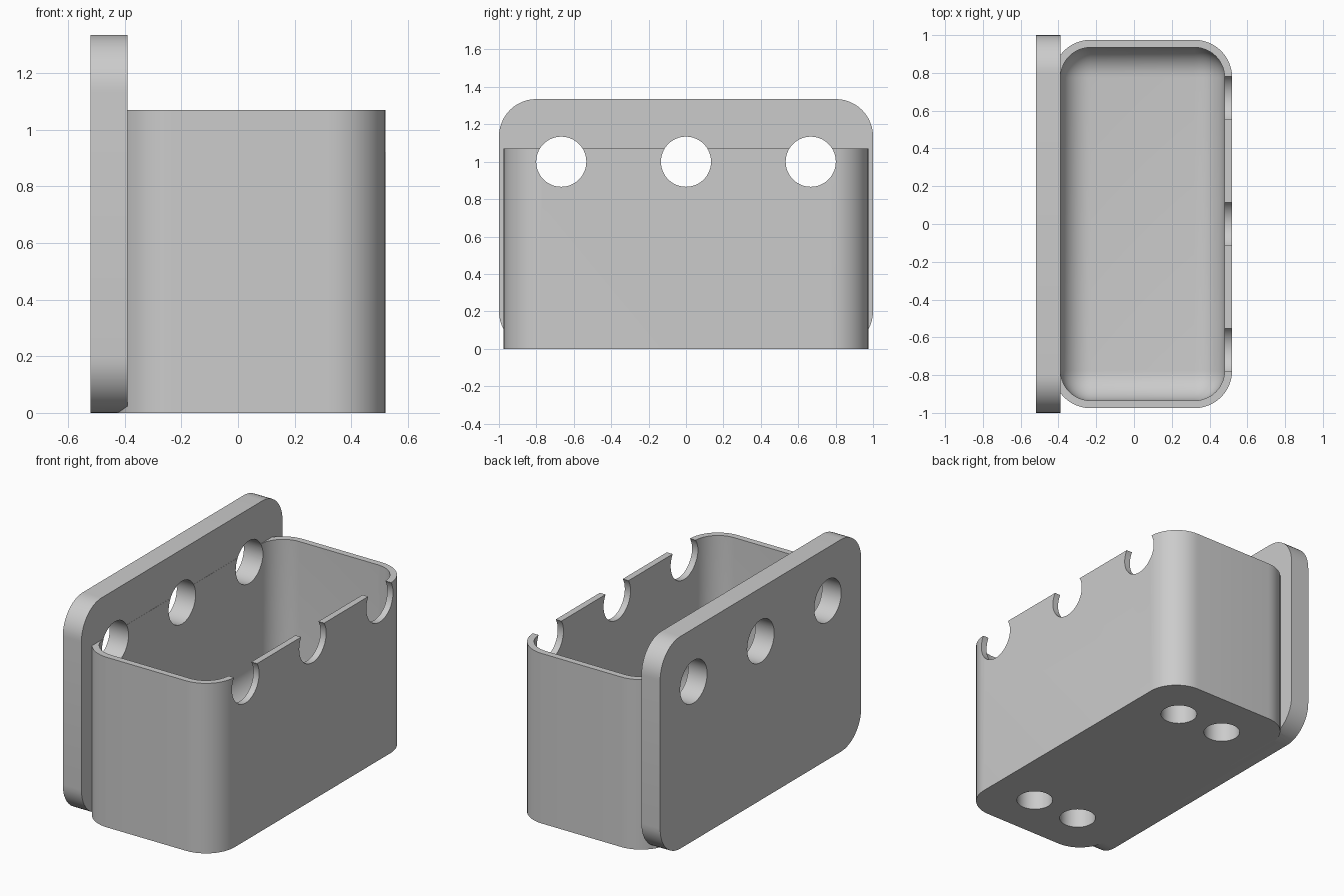
import bpy, bmesh, math
from mathutils import Matrix, Vector

if "Cube" in bpy.data.objects:
    bpy.data.objects.remove(bpy.data.objects["Cube"], do_unlink=True)

grey = bpy.data.materials.new("light grey")
grey.use_nodes = True
colour = (0.6, 0.6, 0.6, 1)
grey.diffuse_color = colour
grey.node_tree.nodes["Principled BSDF"].inputs["Base Color"].default_value = colour


def make_object(name, bm):
    bmesh.ops.recalc_face_normals(bm, faces=bm.faces)
    mesh = bpy.data.meshes.new(name)
    bm.to_mesh(mesh)
    bm.free()
    mesh.materials.append(grey)
    obj = bpy.data.objects.new(name, mesh)
    bpy.context.collection.objects.link(obj)
    return obj


def rounded_block(name, low, high, radius, axis, round_floor=False):
    """Block with rounded edges along one axis, and optionally a rounded floor."""
    low, high = Vector(low), Vector(high)
    bm = bmesh.new()
    bmesh.ops.create_cube(bm, size=1)
    bmesh.ops.scale(bm, vec=high - low, verts=bm.verts)
    bmesh.ops.translate(bm, vec=(low + high) / 2, verts=bm.verts)
    edges = []
    for e in bm.edges:
        a, b = (v.co for v in e.verts)
        along = abs((a - b)[axis]) > 0.01
        at_floor = max(a.z, b.z) < low.z + 0.01
        if along or (round_floor and at_floor):
            edges.append(e)
    bmesh.ops.bevel(bm, geom=edges, offset=radius, segments=12,
                    profile=0.5, affect='EDGES', clamp_overlap=True)
    return make_object(name, bm)


def cylinder(name, centre, radius, depth, axis):
    bm = bmesh.new()
    turn = Matrix.Rotation(math.pi / 2, 4, 'Y') if axis == 'X' else Matrix()
    bmesh.ops.create_cone(bm, cap_ends=True, segments=64, radius1=radius, radius2=radius,
                          depth=depth, matrix=Matrix.Translation(centre) @ turn)
    return make_object(name, bm)


def combine(target, tool, operation):
    mod = target.modifiers.new(operation.lower(), 'BOOLEAN')
    mod.object, mod.operation, mod.solver = tool, operation, 'EXACT'
    bpy.context.view_layer.objects.active = target
    bpy.ops.object.modifier_apply(modifier=mod.name)
    bpy.data.objects.remove(tool, do_unlink=True)


# Bin body joined to the mounting plate
holder = rounded_block("wall_bin", (-0.43, -0.975, 0), (0.52, 0.975, 1.07), 0.2, 2)
plate = rounded_block("mounting_plate", (-0.52, -1, 0), (-0.39, 1, 1.335), 0.2, 0)
combine(holder, plate, 'UNION')

# Hollow inside with a rounded floor
cavity = rounded_block("cavity", (-0.389, -0.935, 0.18), (0.48, 0.935, 1.6), 0.16, 2, True)
combine(holder, cavity, 'DIFFERENCE')

# Three holes through the plate, notching the rim of the far wall
for y in (-0.667, 0, 0.667):
    combine(holder, cylinder("hole", (0, y, 1), 0.134, 2, 'X'), 'DIFFERENCE')

# Four blind sockets in the underside
for x in (-0.122, 0.212):
    for y in (-0.67, 0.67):
        combine(holder, cylinder("socket", (x, y, 0), 0.107, 0.27, 'Z'), 'DIFFERENCE')

# Smooth shading with crisp edges
bpy.ops.object.select_all(action='DESELECT')
holder.select_set(True)
bpy.context.view_layer.objects.active = holder
bpy.ops.object.shade_smooth_by_angle(angle=math.radians(30))
